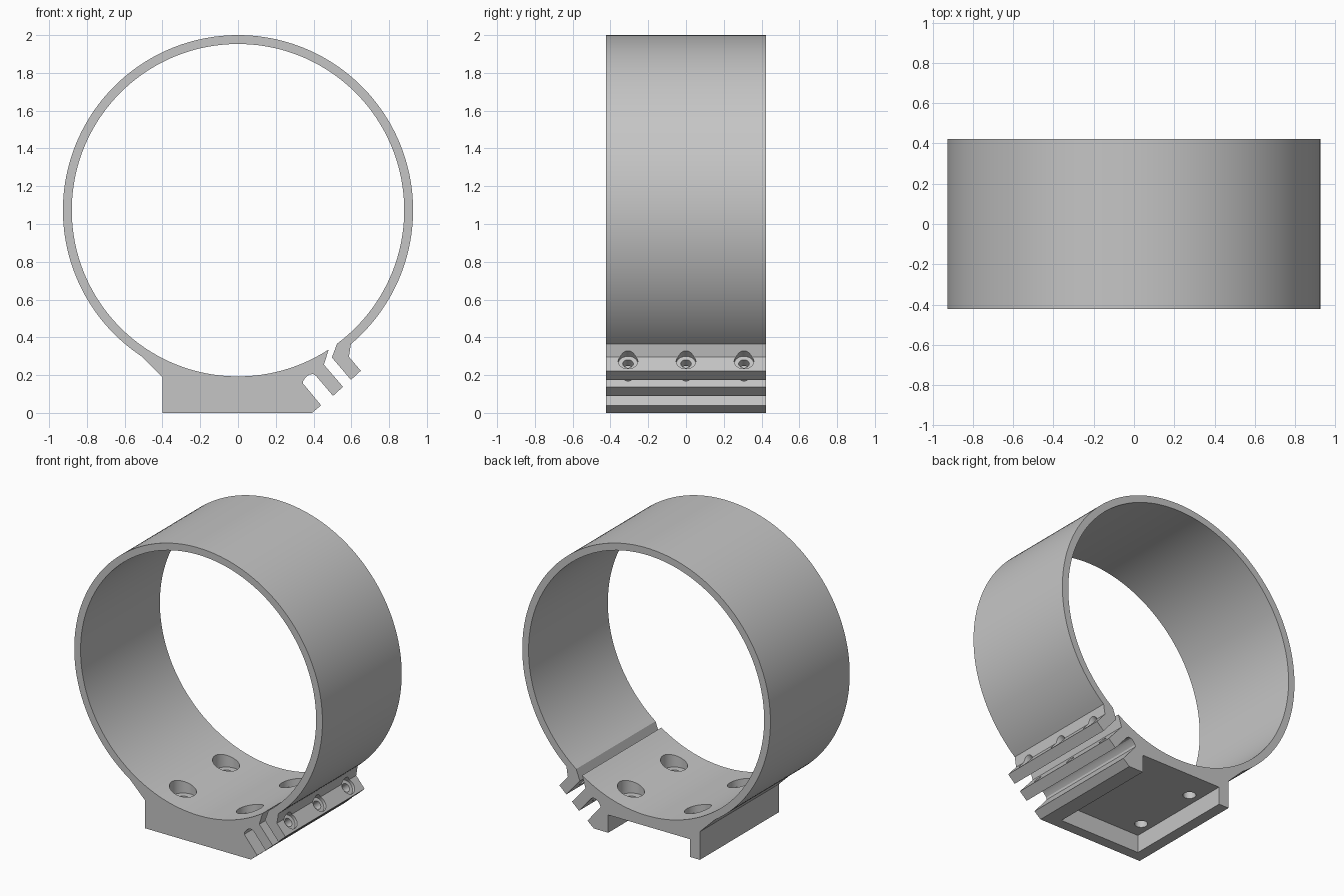
import bpy, bmesh, math
from mathutils import Vector

if "Cube" in bpy.data.objects:
    bpy.data.objects.remove(bpy.data.objects["Cube"])

CENTRE = 1.073
R_OUT, R_IN = 0.927, 0.88
HALF = 0.423
STEPS = 144

grey = bpy.data.materials.new("light_grey")
grey.use_nodes = True
colour = (0.56, 0.56, 0.56, 1)
grey.diffuse_color = colour
grey.node_tree.nodes["Principled BSDF"].inputs["Base Color"].default_value = colour


def angle_of(x, z):
    return math.atan2(z - CENTRE, x)


def arc(radius, start, end):
    return [(radius * math.cos(start + (end - start) * i / STEPS),
             CENTRE + radius * math.sin(start + (end - start) * i / STEPS))
            for i in range(STEPS + 1)]


def extrude_profile(name, points, y0, y1):
    bm = bmesh.new()
    face = bm.faces.new([bm.verts.new((x, y0, z)) for x, z in points])
    new = bmesh.ops.extrude_face_region(bm, geom=[face])["geom"]
    bmesh.ops.translate(bm, vec=(0, y1 - y0, 0),
                        verts=[v for v in new if isinstance(v, bmesh.types.BMVert)])
    bmesh.ops.recalc_face_normals(bm, faces=bm.faces)
    mesh = bpy.data.meshes.new(name)
    bm.to_mesh(mesh)
    bm.free()
    obj = bpy.data.objects.new(name, mesh)
    bpy.context.collection.objects.link(obj)
    return obj


def rod(start, end, radius):
    start, end = Vector(start), Vector(end)
    axis = end - start
    bpy.ops.mesh.primitive_cylinder_add(
        vertices=48, radius=radius, depth=axis.length, location=(start + end) / 2,
        rotation=axis.to_track_quat("Z", "Y").to_euler())
    obj = bpy.context.object
    obj.name = "hole_cutter"
    obj.hide_render = True
    return obj


def cut(body, cutter):
    mod = body.modifiers.new("cut", "BOOLEAN")
    mod.operation, mod.solver, mod.object = "DIFFERENCE", "EXACT", cutter
    bpy.context.view_layer.objects.active = body
    bpy.ops.object.modifier_apply(modifier=mod.name)
    bpy.data.objects.remove(cutter)


# Split ring, base block and clamp lugs as one profile
base_and_inner_lug = [(-0.4, 0.19), (-0.4, 0), (0.392, 0), (0.44, 0.04), (0.343, 0.157),
                      (0.346, 0.172), (0.365, 0.195), (0.38, 0.204), (0.398, 0.205),
                      (0.413, 0.196), (0.503, 0.09), (0.556, 0.138), (0.455, 0.255)]
outer_lug = [(0.497, 0.293), (0.598, 0.175), (0.65, 0.223), (0.587, 0.297)]
turn = 2 * math.pi
profile = (arc(R_OUT, angle_of(0.598, 0.364), angle_of(-0.51, 0.3) + turn)
           + base_and_inner_lug
           + arc(R_IN, angle_of(0.48, 0.335), angle_of(0.524, 0.366) - turn)
           + outer_lug)
body = extrude_profile("split_ring_mount", profile, -HALF, HALF)

# Pocket under the base, open at the back
pocket = [(-0.325, -0.1), (0.285, -0.1), (0.285, 0.12), (-0.325, 0.12)]
cut(body, extrude_profile("pocket_cutter", pocket, -0.35, HALF + 0.1))

# Counterbored mounting holes in the base
for x in (-0.25, 0.25):
    for y in (-0.23, 0.23):
        cut(body, rod((x, y, 0.165), (x, y, 0.5), 0.083))
        cut(body, rod((x, y, 0.05), (x, y, 0.3), 0.04))

# Counterbored clamp screw holes through both lugs
axis = Vector((0.76, 0, 0.65)).normalized()
for y in (-0.307, 0, 0.307):
    seat = Vector((0.607, y, 0.273))
    cut(body, rod(seat - axis * 0.02, seat + axis * 0.2, 0.052))
    cut(body, rod(seat - axis * 0.205, seat + axis * 0.1, 0.028))

body.data.materials.clear()
body.data.materials.append(grey)
for face in body.data.polygons:
    face.material_index = 0
bpy.ops.object.select_all(action="DESELECT")
body.select_set(True)
bpy.context.view_layer.objects.active = body
bpy.ops.object.shade_smooth_by_angle(angle=math.radians(25))
